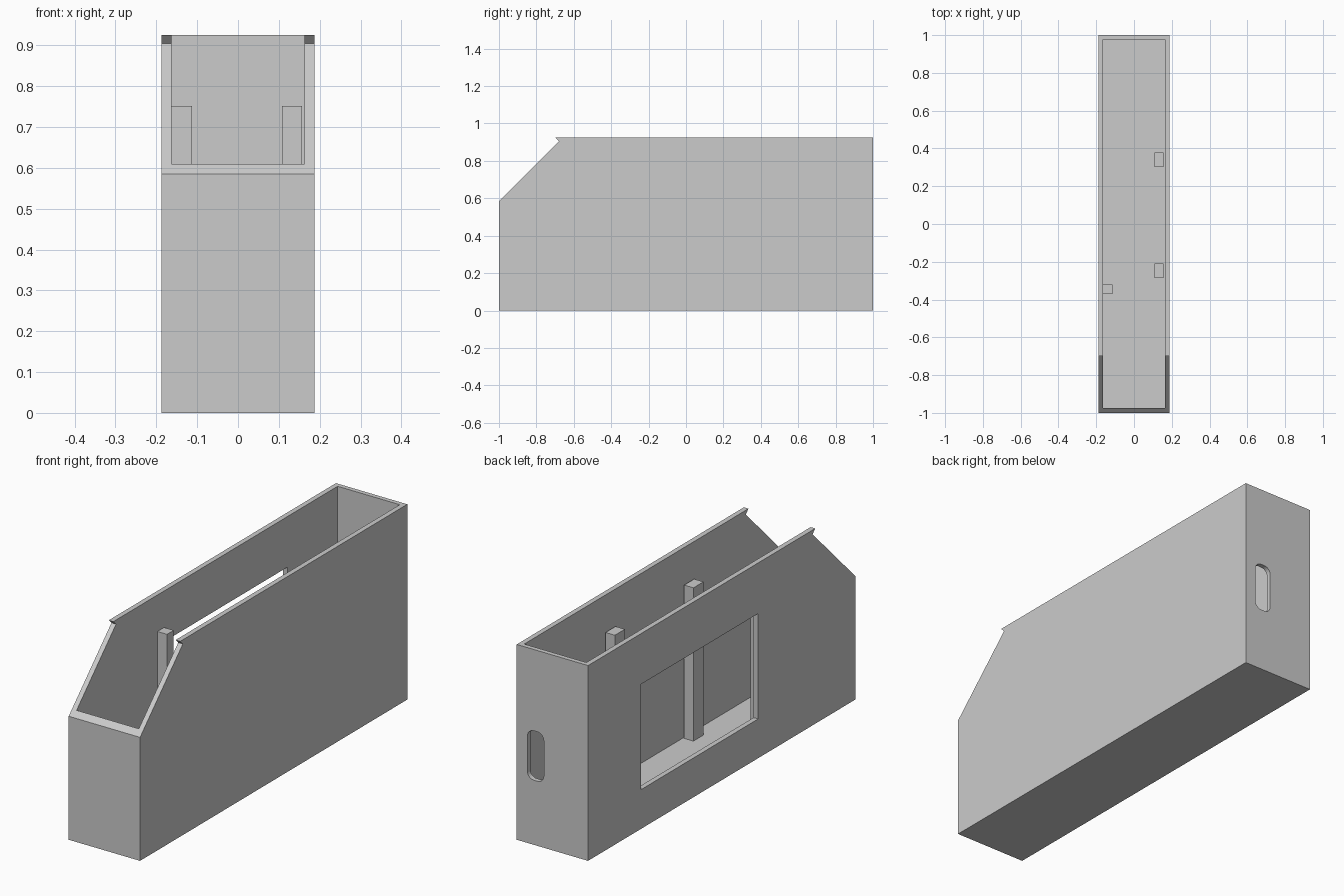
import bpy, bmesh, math
from mathutils import Vector

if "Cube" in bpy.data.objects:
    bpy.data.objects.remove(bpy.data.objects["Cube"])

grey = bpy.data.materials.new("plain_grey")
grey.diffuse_color = (0.6, 0.6, 0.6, 1)
grey.use_nodes = True
grey.node_tree.nodes["Principled BSDF"].inputs["Base Color"].default_value = grey.diffuse_color

HALF_W, WALL, FLOOR, TOP = 0.187, 0.024, 0.026, 0.925


def prism(name, points, direction):
    """Extrude a closed outline of 3D points along a direction."""
    bm = bmesh.new()
    face = bm.faces.new([bm.verts.new(p) for p in points])
    ext = bmesh.ops.extrude_face_region(bm, geom=[face])
    moved = [v for v in ext["geom"] if isinstance(v, bmesh.types.BMVert)]
    bmesh.ops.translate(bm, verts=moved, vec=Vector(direction))
    bmesh.ops.recalc_face_normals(bm, faces=bm.faces)
    mesh = bpy.data.meshes.new(name)
    bm.to_mesh(mesh)
    bm.free()
    mesh.materials.append(grey)
    obj = bpy.data.objects.new(name, mesh)
    bpy.context.collection.objects.link(obj)
    return obj


def box(name, x, y, z):
    base = [(x[0], y[0], z[0]), (x[1], y[0], z[0]), (x[1], y[1], z[0]), (x[0], y[1], z[0])]
    return prism(name, base, (0, 0, z[1] - z[0]))


def cut(target, cutter):
    mod = target.modifiers.new(cutter.name, "BOOLEAN")
    mod.operation = "DIFFERENCE"
    mod.solver = "EXACT"
    mod.object = cutter
    cutter.hide_render = True
    cutter.hide_viewport = True


# Housing: side outline with sloped front and small undercut lip
side = [(-1, 0), (1, 0), (1, TOP), (-0.70, TOP), (-0.68, 0.905), (-1, 0.585)]
housing = prism("housing", [(-HALF_W, y, z) for y, z in side], (2 * HALF_W, 0, 0))

# Open-topped interior
inner = HALF_W - WALL
cut(housing, box("interior_cutter", (-inner, inner), (-0.975, 0.978), (FLOOR, 1.2)))

# Window in the left wall
cut(housing, box("window_cutter", (-0.25, -0.14), (-0.273, 0.603), (0.186, 0.685)))

# Rounded slot in the back wall
cx, cz, hw, hh, r = 0.088, 0.423, 0.043, 0.117, 0.034
slot = []
for i, (sx, sz) in enumerate([(1, 1), (-1, 1), (-1, -1), (1, -1)]):
    for k in range(7):
        a = math.radians(90 * i + 15 * k)
        slot.append((cx + sx * (hw - r) + r * math.cos(a), 0.9,
                     cz + sz * (hh - r) + r * math.sin(a)))
cut(housing, prism("slot_cutter", slot, (0, 0.2, 0)))

# Inner posts standing on the floor
posts = [("left_post", (-0.163, -0.113), (-0.37, -0.32)),
         ("right_front_post", (0.108, 0.157), (-0.285, -0.21)),
         ("right_back_post", (0.108, 0.157), (0.303, 0.378))]
for name, x, y in posts:
    box(name, x, y, (FLOOR - 0.005, 0.752))
